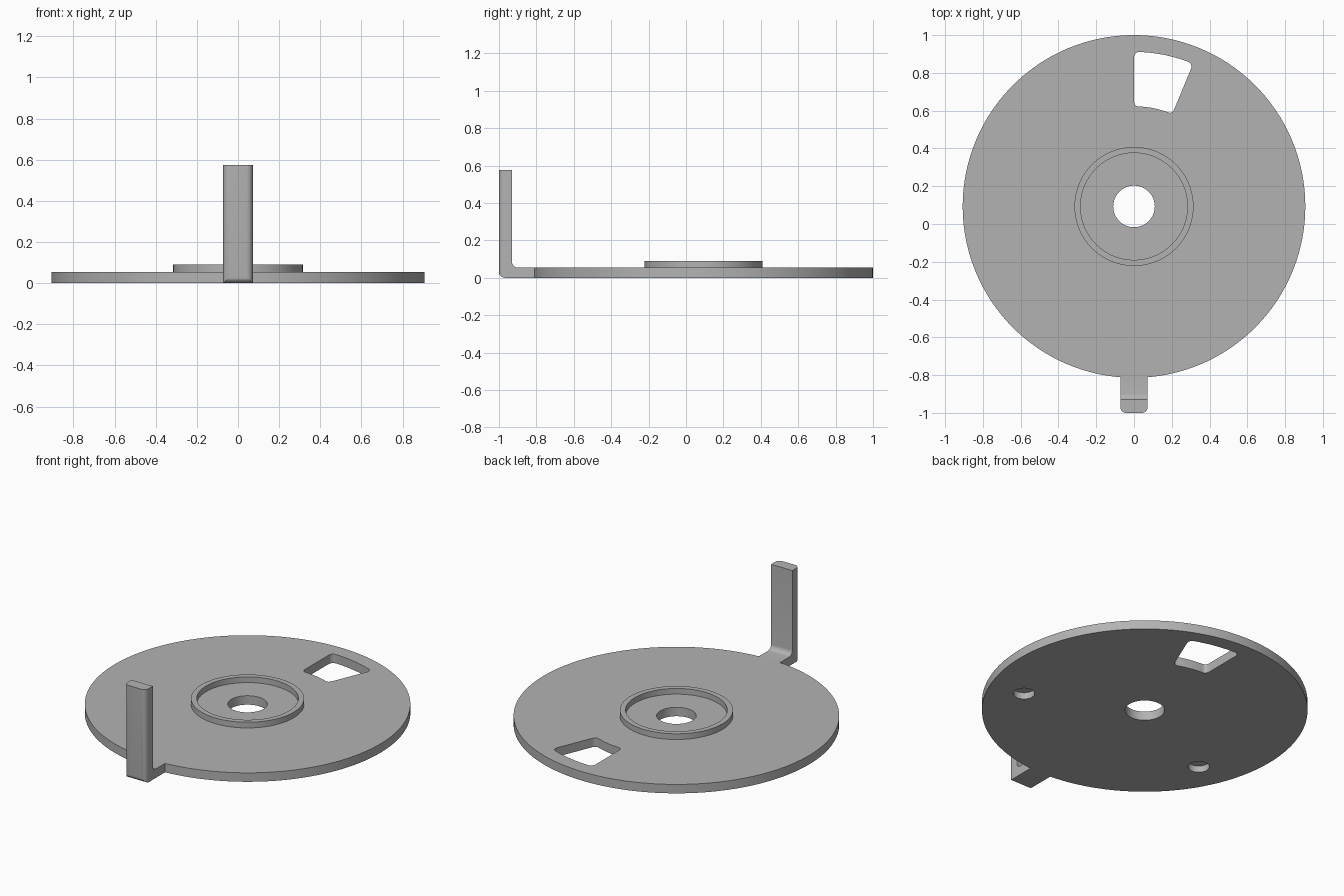
import bpy, bmesh, math
from mathutils import Vector

if "Cube" in bpy.data.objects:
    bpy.data.objects.remove(bpy.data.objects["Cube"], do_unlink=True)

CY = 0.093          # disc centre on y
R = 0.907           # disc radius
T = 0.055           # disc thickness

grey = bpy.data.materials.new("plain grey")
grey.use_nodes = True
grey.diffuse_color = (0.45, 0.45, 0.45, 1)
grey.node_tree.nodes["Principled BSDF"].inputs["Base Color"].default_value = (0.45, 0.45, 0.45, 1)


def finish(bm, name):
    bmesh.ops.recalc_face_normals(bm, faces=bm.faces)
    mesh = bpy.data.meshes.new(name)
    bm.to_mesh(mesh)
    bm.free()
    mesh.materials.append(grey)
    ob = bpy.data.objects.new(name, mesh)
    bpy.context.collection.objects.link(ob)
    return ob


def extruded(points, offset):
    """Closed outline swept along an offset vector."""
    bm = bmesh.new()
    face = bm.faces.new([bm.verts.new(p) for p in points])
    out = bmesh.ops.extrude_face_region(bm, geom=[face])
    verts = [g for g in out["geom"] if isinstance(g, bmesh.types.BMVert)]
    bmesh.ops.translate(bm, verts=verts, vec=offset)
    return bm


def arc(r, a0, a1, n, z, cx=0.0, cy=CY):
    return [Vector((cx + r * math.cos(a), cy + r * math.sin(a), z))
            for a in (a0 + (a1 - a0) * i / n for i in range(n + 1))]


def cylinder(name, r, z0, z1, n=128, cx=0.0, cy=CY):
    points = arc(r, 0, math.tau, n, z0, cx, cy)[:-1]
    return finish(extruded(points, (0, 0, z1 - z0)), name)


def activate(ob):
    bpy.ops.object.select_all(action='DESELECT')
    ob.select_set(True)
    bpy.context.view_layer.objects.active = ob


def cut(ob, cutter):
    cutter.hide_render = True
    activate(ob)
    mod = ob.modifiers.new("cut", 'BOOLEAN')
    mod.operation = 'DIFFERENCE'
    mod.solver = 'EXACT'
    mod.object = cutter
    bpy.ops.object.modifier_apply(modifier=mod.name)
    bpy.data.objects.remove(cutter, do_unlink=True)


def smooth(ob):
    activate(ob)
    bpy.ops.object.shade_smooth_by_angle(angle=math.radians(30))


# Disc with its centre hole
disc = cylinder("disc", R, 0, T, 160)
cut(disc, cylinder("centre_cutter", 0.11, -0.1, 0.2, 64))

# Rounded sector window
a0, a1 = math.radians(90), math.radians(67.5)
outline = arc(0.818, a0, a1, 12, -0.1) + arc(0.53, a1, a0, 12, -0.1)
bm = extruded(outline, (0, 0, 0.3))
corners = []
for e in bm.edges:
    d = e.verts[0].co - e.verts[1].co
    if abs(d.z) > 0.2 and any((e.verts[0].co.xy - outline[i].xy).length < 1e-4 for i in (0, 12, 13, 25)):
        corners.append(e)
bmesh.ops.bevel(bm, geom=corners, offset=0.03, offset_type='OFFSET', segments=6,
                profile=0.5, affect='EDGES', clamp_overlap=False)
cut(disc, finish(bm, "window_cutter"))

# Blind holes underneath
for side in (-1, 1):
    cut(disc, cylinder("blind_cutter", 0.06, -0.1, 0.04, 48, side * 0.635, CY - 0.29))
smooth(disc)

# Raised ring around the hub
ring = cylinder("hub_ring", 0.315, T - 0.01, 0.09)
cut(ring, cylinder("ring_cutter", 0.283, 0, 0.2))
smooth(ring)

# Bent handle: L profile swept across x, then rounded
W, Y0, Y1, H = 0.072, -1.0, -0.93, 0.575
profile = [(Y0, 0), (-0.80, 0), (-0.80, T), (Y1, T), (Y1, H), (Y0, H)]
bm = extruded([Vector((-W, y, z)) for y, z in profile], (2 * W, 0, 0))


def edges_where(test):
    return [e for e in bm.edges if all(test(v.co) for v in e.verts)]


inner = edges_where(lambda c: abs(c.y - Y1) < 1e-4 and abs(c.z - T) < 1e-4)
bmesh.ops.bevel(bm, geom=inner, offset=0.03, segments=6, profile=0.5, affect='EDGES')
front = edges_where(lambda c: abs(c.y - Y0) < 1e-4)
front = [e for e in front if min(v.co.z for v in e.verts) < 0.01]
bmesh.ops.bevel(bm, geom=front, offset=0.03, segments=6, profile=0.5, affect='EDGES')
smooth(finish(bm, "handle"))
